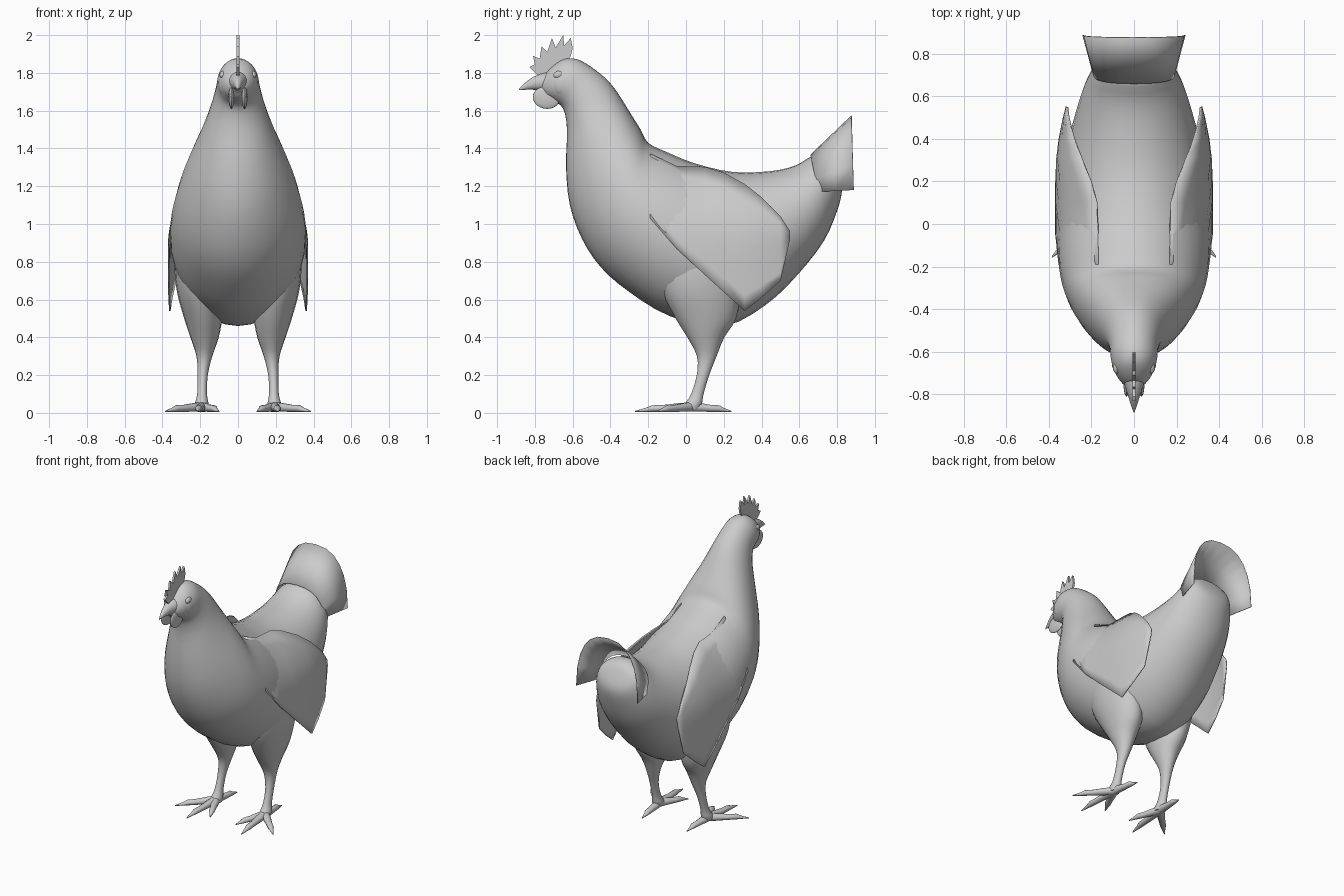
import bpy, bmesh, math
from mathutils import Vector

cube = bpy.data.objects.get("Cube")
if cube:
    bpy.data.objects.remove(cube, do_unlink=True)

grey = bpy.data.materials.new("plain_grey")
grey.use_nodes = True
colour = (0.6, 0.6, 0.6, 1)
grey.diffuse_color = colour
grey.node_tree.nodes["Principled BSDF"].inputs["Base Color"].default_value = colour


def finish(name, bm, angle=50):
    bmesh.ops.recalc_face_normals(bm, faces=bm.faces)
    mesh = bpy.data.meshes.new(name)
    bm.to_mesh(mesh)
    bm.free()
    mesh.materials.append(grey)
    obj = bpy.data.objects.new(name, mesh)
    bpy.context.collection.objects.link(obj)
    bpy.ops.object.select_all(action='DESELECT')
    obj.select_set(True)
    bpy.context.view_layer.objects.active = obj
    bpy.ops.object.shade_smooth_by_angle(angle=math.radians(angle))
    return obj


def resample(rows, steps):
    """Smooth curve through rows of numbers (Catmull-Rom)."""
    out = []
    for i in range(len(rows) - 1):
        a, b, c, d = (rows[min(max(k, 0), len(rows) - 1)] for k in range(i - 1, i + 3))
        for s in range(steps):
            t = s / steps
            out.append([q + 0.5 * t * (r - p + t * (2*p - 5*q + 4*r - e + t * (3*(q - r) + e - p)))
                        for p, q, r, e in zip(a, b, c, d)])
    out.append(list(rows[-1]))
    return out


def loft(name, rings, sides=24):
    """Skin of elliptical rings, each given as centre and two half axes."""
    bm = bmesh.new()
    loops = []
    for centre, u, v in rings:
        angles = [2 * math.pi * k / sides for k in range(sides)]
        loops.append([bm.verts.new(centre + u * math.cos(a) + v * math.sin(a)) for a in angles])
    for low, high in zip(loops, loops[1:]):
        for k in range(sides):
            n = (k + 1) % sides
            bm.faces.new((low[k], low[n], high[n], high[k]))
    bm.faces.new(loops[0])
    bm.faces.new(loops[-1])
    return finish(name, bm)


def sheet(name, grid, thickness):
    """Thin curved plate through a grid of points."""
    bm = bmesh.new()
    rows = [[bm.verts.new(p) for p in row] for row in grid]
    for a, b in zip(rows, rows[1:]):
        for k in range(len(a) - 1):
            bm.faces.new((a[k], a[k + 1], b[k + 1], b[k]))
    obj = finish(name, bm)
    solid = obj.modifiers.new("thickness", 'SOLIDIFY')
    solid.thickness = thickness
    solid.offset = 0
    return obj


def ball(name, place, scale, tilt=0):
    bm = bmesh.new()
    bmesh.ops.create_uvsphere(bm, u_segments=20, v_segments=12, radius=1)
    obj = finish(name, bm)
    obj.location, obj.scale, obj.rotation_euler = place, scale, (tilt, 0, 0)
    return obj


# Body, neck and head: top y, top z, bottom y, bottom z, half width
body_rings = [
    (.775, 1.31, .815, 1.23, .05), (.74, 1.35, .825, 1.17, .13), (.67, 1.36, .80, 1.07, .185),
    (.58, 1.31, .73, .91, .23), (.45, 1.28, .59, .73, .275), (.25, 1.275, .42, .57, .32),
    (.05, 1.32, .2, .46, .345), (-.1, 1.38, -.08, .51, .36), (-.2, 1.43, -.3, .64, .345),
    (-.24, 1.5, -.45, .77, .315), (-.29, 1.58, -.55, .92, .27), (-.33, 1.645, -.615, 1.1, .22),
    (-.38, 1.72, -.635, 1.3, .17), (-.43, 1.775, -.63, 1.5, .135), (-.5, 1.83, -.65, 1.61, .115),
    (-.57, 1.87, -.7, 1.65, .108), (-.64, 1.875, -.74, 1.67, .09), (-.70, 1.84, -.76, 1.69, .066),
    (-.74, 1.80, -.77, 1.70, .045)]
skin = []
for ty, tz, by, bz, w in resample(body_rings, 3):
    top, bottom = Vector((0, ty, tz)), Vector((0, by, bz))
    skin.append(((top + bottom) / 2, Vector((w, 0, 0)), (top - bottom) / 2))
loft("body", skin, 32)

# Beak: y, z, half width, half height
beak = [(-.71, 1.755, .06, .055), (-.77, 1.75, .04, .045), (-.82, 1.742, .024, .03),
        (-.86, 1.725, .011, .015), (-.885, 1.712, .002, .003)]
loft("beak", [(Vector((0, y, z)), Vector((w, 0, 0)), Vector((0, 0, h)))
              for y, z, w, h in resample(beak, 3)], 16)

# Comb: flat toothed plate
outline = [(-.77, 1.77), (-.83, 1.83), (-.80, 1.845), (-.81, 1.89), (-.775, 1.875),
           (-.765, 1.94), (-.735, 1.91), (-.71, 1.985), (-.69, 1.935), (-.65, 2.0),
           (-.645, 1.945), (-.61, 1.985), (-.60, 1.93), (-.61, 1.89), (-.64, 1.84)]
bm = bmesh.new()
face = bm.faces.new([bm.verts.new((-.007, y, z)) for y, z in outline])
extruded = bmesh.ops.extrude_face_region(bm, geom=[face])
bmesh.ops.translate(bm, vec=(.014, 0, 0),
                    verts=[v for v in extruded["geom"] if isinstance(v, bmesh.types.BMVert)])
finish("comb", bm, 30)

# Legs: z, centre x, centre y, half width, half depth
leg_rings = [
    (.9, .2, .08, .10, .2), (.8, .21, .08, .125, .23), (.65, .205, .08, .12, .21),
    (.5, .185, .105, .10, .16), (.4, .177, .105, .075, .098), (.3, .178, .11, .042, .052),
    (.2, .187, .09, .027, .033), (.1, .19, .06, .026, .033), (.05, .192, .04, .036, .045),
    (.02, .192, .025, .035, .045)]
# Toe tips, before mirroring
toes = {"middle": (.215, -.27), "outer": (.385, -.155), "inner": (.1, -.17), "back": (.175, .24)}
# Wing columns: y, top z, bottom z
wing_columns = [(-.19, 1.37, 1.03), (-.05, 1.305, .87), (.1, 1.3, .73), (.2, 1.27, .64),
                (.31, 1.21, .54), (.4, 1.14, .61), (.5, 1.04, .70), (.55, .96, .92)]


def wing_x(y, z):
    fall = .9 if y < -.1 else 1.2
    return .366 - fall * max(0, z - .9) ** 2 - .4 * max(0, y - .2) ** 2


for side, m in (("left", 1), ("right", -1)):
    loft(side + "_leg", [(Vector((m * x, y, z)), Vector((w, 0, 0)), Vector((0, d, 0)))
                         for z, x, y, w, d in resample(leg_rings, 3)], 20)
    ankle = Vector((m * .192, .03, .03))
    for toe, (x, y) in toes.items():
        tip = Vector((m * x, y, .01))
        across = (tip - ankle).cross(Vector((0, 0, 1))).normalized()
        rings = []
        for t, r in ((0, .03), (.3, .025), (.5, .021), (.7, .02), (.8, .013), (1, .003)):
            centre = ankle.lerp(tip, t)
            centre.z = r * .9 + .005
            rings.append((centre, across * r, Vector((0, 0, r * .9))))
        loft(f"{side}_{toe}_toe", rings, 10)
    # Wing plate hugging the flank
    rows = []
    for y, top, bottom in wing_columns:
        heights = [top + (bottom - top) * k / 8 for k in range(9)]
        rows.append([(m * wing_x(y, z), y, z) for z in heights])
    sheet(side + "_wing", rows, .008)
    # Face details
    ball(side + "_eye", (m * .082, -.675, 1.79), (.016, .028, .02), .15)
    ball(side + "_cheek", (m * .06, -.645, 1.745), (.045, .07, .075))
    ball(side + "_wattle", (m * .035, -.74, 1.668), (.015, .072, .058), -.2)

# Tail: half-cone fan opening to the rear
fan = []
for k in range(13):
    a = math.pi * k / 12
    c, s = math.cos(a), math.sin(a)
    wide, high = math.copysign(abs(c) ** .8, c), max(s, 0) ** .8
    front = Vector((.19 * wide, .70 - .04 * high, 1.17 + .195 * high))
    rear = Vector((.24 * wide, .888 - .012 * high, 1.18 + .392 * high))
    fan.append([front, front.lerp(rear, .5), rear])
sheet("tail", fan, .005)
